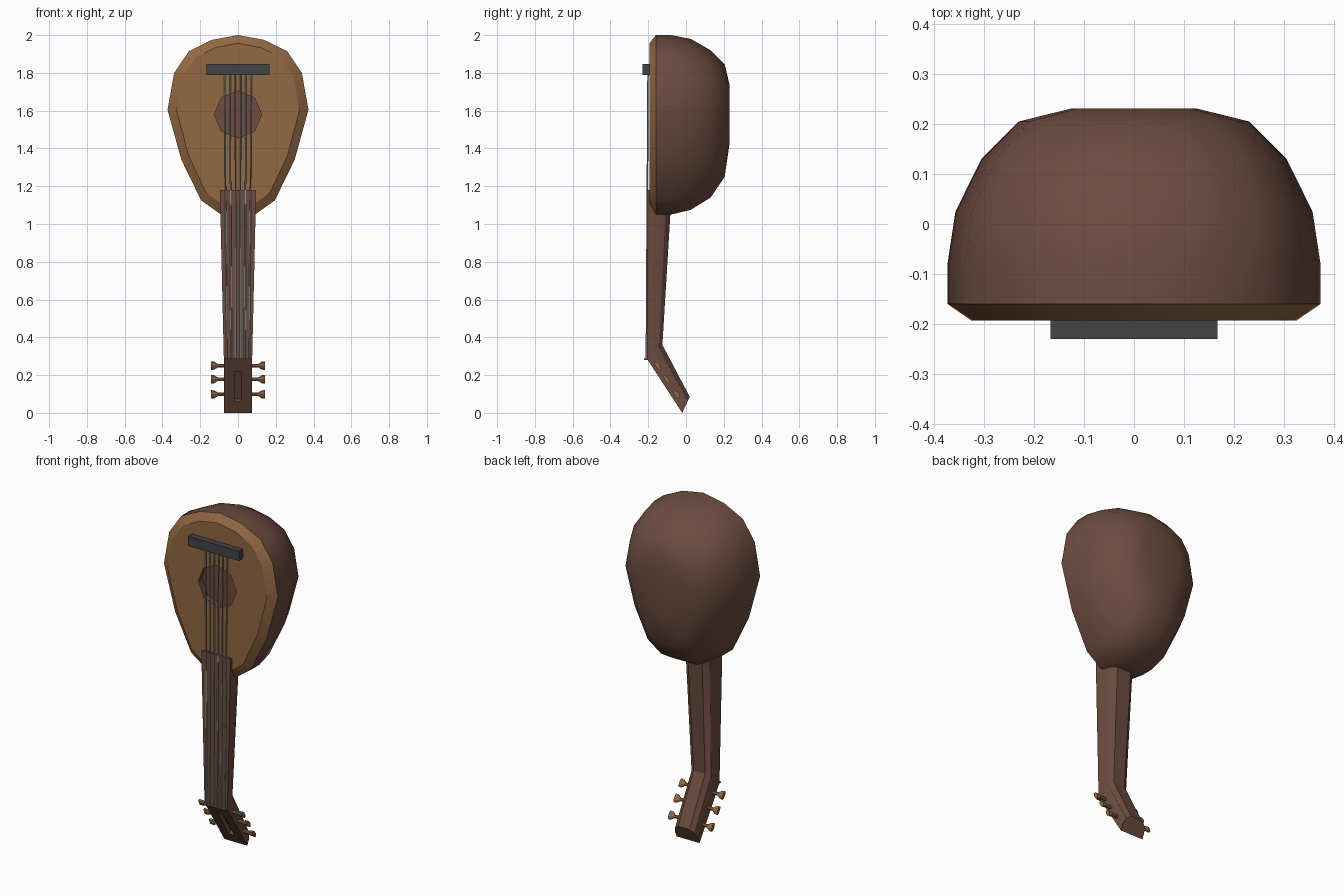
import bpy, bmesh, math
from mathutils import Vector, Matrix

if "Cube" in bpy.data.objects:
    bpy.data.objects.remove(bpy.data.objects["Cube"])


def material(name, rgb):
    m = bpy.data.materials.new(name)
    m.diffuse_color = (*rgb, 1)
    m.use_nodes = True
    m.node_tree.nodes["Principled BSDF"].inputs["Base Color"].default_value = m.diffuse_color
    return m


BROWN = material("dark brown wood", (0.150, 0.072, 0.050))
TAN = material("tan wood", (0.290, 0.138, 0.056))
GREY = material("charcoal", (0.058, 0.058, 0.058))
STEEL = material("string steel", (0.26, 0.30, 0.28))


def make(name, bm, mats, smooth=None):
    bmesh.ops.recalc_face_normals(bm, faces=bm.faces[:])
    me = bpy.data.meshes.new(name)
    bm.to_mesh(me)
    bm.free()
    for m in mats:
        me.materials.append(m)
    ob = bpy.data.objects.new(name, me)
    bpy.context.collection.objects.link(ob)
    if smooth:
        bpy.ops.object.select_all(action='DESELECT')
        ob.select_set(True)
        bpy.context.view_layer.objects.active = ob
        bpy.ops.object.shade_smooth_by_angle(angle=math.radians(smooth))
    return ob


def box(name, centre, size, mat, tilt=0):
    bm = bmesh.new()
    M = Matrix.Translation(centre) @ Matrix.Rotation(tilt, 4, 'X') @ Matrix.Diagonal((*size, 1))
    bmesh.ops.create_cube(bm, size=1, matrix=M)
    return make(name, bm, [mat])


def bridge(bm, a, b, mat=0):
    n = len(a)
    for i in range(n):
        f = bm.faces.new((a[i], a[(i + 1) % n], b[(i + 1) % n], b[i]))
        f.material_index = mat


# Bowl body: pear outline scaled ring by ring from front to back
half = [(0.137, 1.975), (0.26, 1.915), (0.338, 1.80), (0.373, 1.605),
        (0.30, 1.34), (0.195, 1.125), (0.09, 1.05)]
outline = [(0, 2.0)] + half + [(-x, z) for x, z in reversed(half)]
# y, half width, bottom z, top z
rings = [(-0.193, 0.325, 1.10, 1.957), (-0.16, 0.373, 1.05, 2.0),
         (-0.08, 0.373, 1.05, 2.0), (0.025, 0.357, 1.075, 1.98),
         (0.13, 0.305, 1.14, 1.92), (0.205, 0.23, 1.25, 1.845),
         (0.231, 0.125, 1.43, 1.735)]
bm = bmesh.new()
loops = [[bm.verts.new((x * w / 0.373, y, zb + (z - 1.05) / 0.95 * (zt - zb)))
          for x, z in outline] for y, w, zb, zt in rings]
for k in range(len(loops) - 1):
    bridge(bm, loops[k], loops[k + 1], 1 if k == 0 else 0)
bm.faces.new(loops[-1])
# Octagonal sound hole with a recessed floor
hole = [[bm.verts.new((0.125 * math.sin(i * math.pi / 4), y,
                       1.58 + 0.125 * math.cos(i * math.pi / 4)))
         for i in range(8)] for y in (-0.193, -0.155)]
bridge(bm, hole[0], hole[1], 0)
bm.faces.new(hole[1])
edges = [bm.edges.get((l[i], l[(i + 1) % len(l)])) for l in (loops[0], hole[0]) for i in range(len(l))]
cap = bmesh.ops.triangle_fill(bm, edges=edges, use_beauty=True)
for g in cap['geom']:
    if isinstance(g, bmesh.types.BMFace):
        g.material_index = 1
body = make("bowl_body", bm, [BROWN, TAN], 40)
for p in body.data.polygons:
    if abs(p.normal.y) > 0.99 and p.center.y < 0:
        p.use_smooth = False

# Neck and bent-back headstock: D section swept through three stations
dee = [(-1, 0), (1, 0), (1, 0.4), (0.85, 0.78), (0.5, 1), (-0.5, 1), (-0.85, 0.78), (-1, 0.4)]
stations = [((-0.206, 1.18), (-0.075, 1.18), 0.096),
            ((-0.206, 0.285), (-0.125, 0.36), 0.075),
            ((-0.02, 0.0), (0.02, 0.085), 0.075)]
bm = bmesh.new()
secs = []
for f, b, w in stations:
    f, b = Vector(f), Vector(b)
    sec = []
    for u, v in dee:
        p = f.lerp(b, v)
        sec.append(bm.verts.new((u * w, p.x, p.y)))
    secs.append(sec)
bridge(bm, secs[0], secs[1])
bridge(bm, secs[1], secs[2])
bm.faces.new(secs[0])
bm.faces.new(secs[2])
neck = make("neck_and_headstock", bm, [BROWN], 30)

# Slot cut into the headstock front
TILT = 0.575
cutter = box("slot_cutter", (0, -0.111, 0.14), (0.036, 0.05, 0.19), BROWN, TILT)
cutter.hide_render = True
cutter.hide_set(True)
mod = neck.modifiers.new("slot", 'BOOLEAN')
mod.operation = 'DIFFERENCE'
mod.object = cutter

# Bridge and nut
box("string_bridge", (0, -0.211, 1.818), (0.334, 0.038, 0.057), GREY)
box("nut", (0, -0.212, 0.284), (0.148, 0.022, 0.006), BROWN)

# Six strings
for i in range(6):
    t = i / 2.5 - 1
    a, b = Vector((0.06 * t, -0.210, 0.284)), Vector((0.07 * t, -0.201, 1.80))
    d = b - a
    bm = bmesh.new()
    M = Matrix.Translation((a + b) / 2) @ d.to_track_quat('Z', 'Y').to_matrix().to_4x4()
    bmesh.ops.create_cone(bm, cap_ends=True, segments=6, radius1=0.004,
                          radius2=0.004, depth=d.length, matrix=M)
    make(f"string_{i + 1}", bm, [STEEL])

# Tuning pegs: shaft flaring to a flat paddle, three each side
peg = [(0.06, 0.010, 0.010), (0.108, 0.010, 0.010), (0.126, 0.024, 0.012), (0.142, 0.026, 0.012)]
for side in (-1, 1):
    for k, (y, z) in enumerate([(-0.15, 0.25), (-0.102, 0.178), (-0.05, 0.098)]):
        bm = bmesh.new()
        M = Matrix.Translation((0, y, z)) @ Matrix.Rotation(TILT, 4, 'X')
        secs = [[bm.verts.new(M @ Vector((side * x, ry * math.cos(i * math.pi / 4 + math.pi / 8),
                                          rz * math.sin(i * math.pi / 4 + math.pi / 8))))
                 for i in range(8)] for x, rz, ry in peg]
        for s, e in zip(secs, secs[1:]):
            bridge(bm, s, e)
        bm.faces.new(secs[0])
        bm.faces.new(secs[-1])
        make(f"tuning_peg_{'left' if side < 0 else 'right'}_{k + 1}", bm, [TAN])
